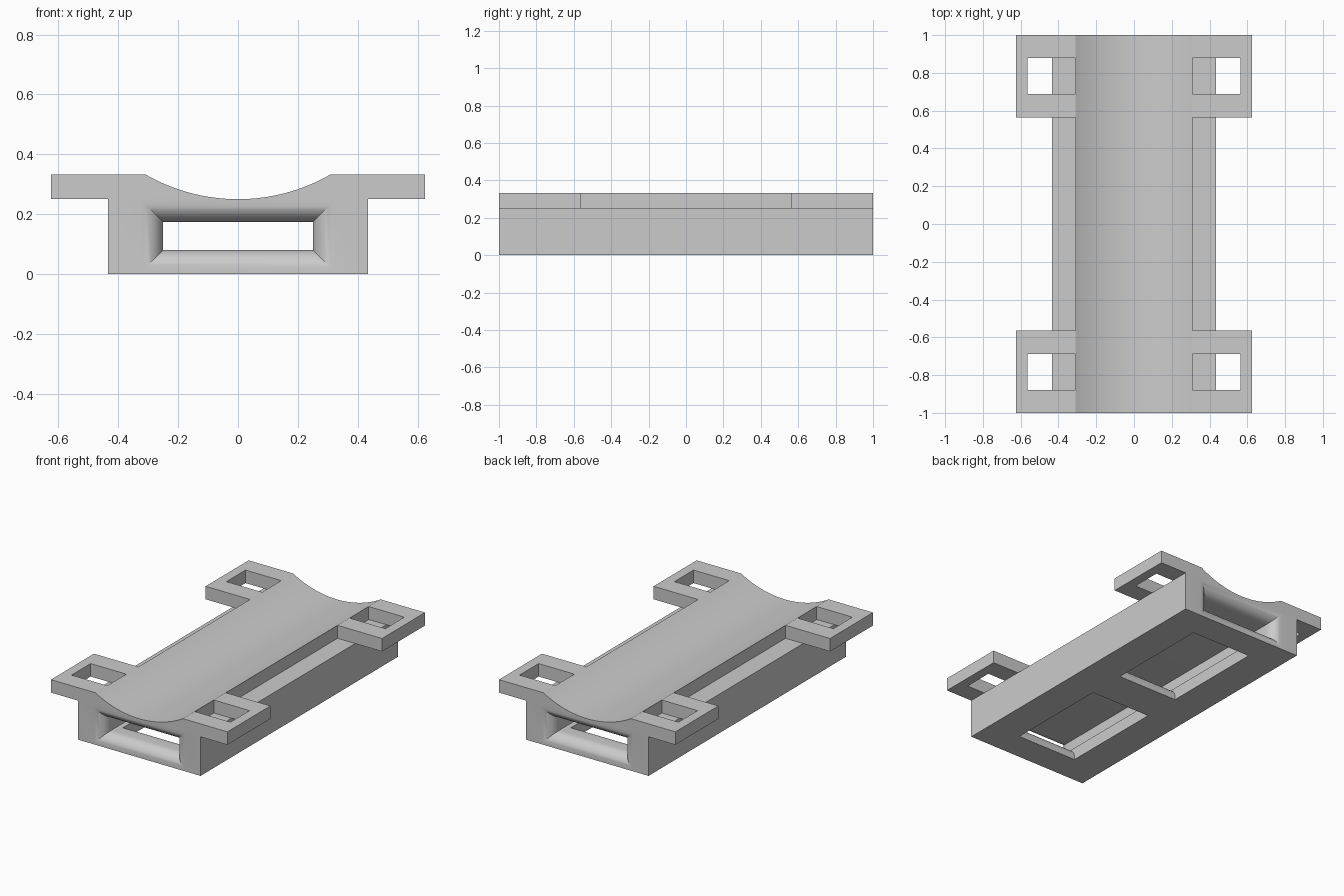
import bpy, bmesh
from math import sin, cos, pi, asin
from mathutils import Vector

cube = bpy.data.objects.get("Cube")
if cube:
    bpy.data.objects.remove(cube, do_unlink=True)

GREY = (0.6, 0.6, 0.6, 1)
mat = bpy.data.materials.new("plain grey")
mat.use_nodes = True
mat.diffuse_color = GREY
mat.node_tree.nodes["Principled BSDF"].inputs["Base Color"].default_value = GREY

# Main sizes
BODY_X, BODY_Z, TOP_Z = 0.435, 0.25, 0.333
GROOVE_X, LUG_X, LUG_Y = 0.31, 0.625, 0.565
TUN_X, TUN_LO, TUN_HI, LIP = 0.25, 0.08, 0.174, 0.073


def finish(name, bm):
    bmesh.ops.recalc_face_normals(bm, faces=bm.faces)
    mesh = bpy.data.meshes.new(name)
    bm.to_mesh(mesh)
    bm.free()
    mesh.materials.append(mat)
    ob = bpy.data.objects.new(name, mesh)
    bpy.context.collection.objects.link(ob)
    return ob


def prism(name, points, offset):
    """Extrude a closed outline along a vector."""
    bm = bmesh.new()
    face = bm.faces.new([bm.verts.new(p) for p in points])
    new = bmesh.ops.extrude_face_region(bm, geom=[face])["geom"]
    verts = [v for v in new if isinstance(v, bmesh.types.BMVert)]
    bmesh.ops.translate(bm, verts=verts, vec=Vector(offset))
    return finish(name, bm)


def loft(name, rings):
    """Skin equal-sized rings of points and cap both ends."""
    bm = bmesh.new()
    rows = [[bm.verts.new(p) for p in ring] for ring in rings]
    n = len(rows[0])
    for a, b in zip(rows, rows[1:]):
        for i in range(n):
            j = (i + 1) % n
            bm.faces.new((a[i], a[j], b[j], b[i]))
    bm.faces.new(rows[0])
    bm.faces.new(rows[-1])
    return finish(name, bm)


def select(ob):
    bpy.ops.object.select_all(action='DESELECT')
    ob.select_set(True)
    bpy.context.view_layer.objects.active = ob


def cut(ob, cutter):
    cutter.hide_render = True
    mod = ob.modifiers.new("cut", 'BOOLEAN')
    mod.operation, mod.solver, mod.object = 'DIFFERENCE', 'EXACT', cutter
    select(ob)
    bpy.ops.object.modifier_apply(modifier=mod.name)
    bpy.data.objects.remove(cutter, do_unlink=True)


# Body with the shallow round cradle along its top
depth = TOP_Z - BODY_Z
radius = (GROOVE_X ** 2 + depth ** 2) / (2 * depth)
sweep = asin(GROOVE_X / radius)
STEPS = 32
arc = [(radius * sin(a), BODY_Z + radius * (1 - cos(a)))
       for a in (sweep * (1 - 2 * i / STEPS) for i in range(STEPS + 1))]
outline = [(-BODY_X, 0), (BODY_X, 0), (BODY_X, BODY_Z), (GROOVE_X, BODY_Z)]
outline += arc + [(-GROOVE_X, BODY_Z), (-BODY_X, BODY_Z)]
body = prism("cradle_body", [(x, -1, z) for x, z in outline], (0, 2, 0))

# Strap tunnel, with rounded lips at both ends
quarter = [i / 10 * pi / 2 for i in range(11)]
lip = [(-1.05, LIP)]
lip += [(-1 + LIP * (1 - cos(a)), LIP * (1 - sin(a))) for a in quarter]
lip += [(-y, o) for y, o in reversed(lip)]
rings = []
for y, o in lip:
    x, lo, hi = TUN_X + o, TUN_LO - o, TUN_HI + o
    rings.append([(-x, y, lo), (x, y, lo), (x, y, hi), (-x, y, hi)])
cut(body, loft("tunnel_cutter", rings))

# Two windows in the floor, rounded where they meet the tunnel
ROUND, WIN_X = 0.06, 0.215
half, mid = 0.343, 0.469
edge = [(half, -0.05)]
edge += [(half + ROUND * (1 - cos(a)), TUN_LO - ROUND * (1 - sin(a)))
         for a in quarter]
edge += [(half + ROUND, TUN_LO + 0.03)]
loop = edge + [(-y, z) for y, z in reversed(edge)]
for side in (-1, 1):
    points = [(-WIN_X, side * mid + y, z) for y, z in loop]
    cut(body, prism("window_cutter", points, (2 * WIN_X, 0, 0)))

select(body)
bpy.ops.object.shade_smooth_by_angle(angle=pi / 6)

# Four slotted corner lugs, each a C shape closed by the body
SLOT_X, SLOT_Y0, SLOT_Y1 = 0.563, 0.687, 0.88
lug = [(GROOVE_X, LUG_Y), (LUG_X, LUG_Y), (LUG_X, 1), (GROOVE_X, 1),
       (GROOVE_X, SLOT_Y1), (SLOT_X, SLOT_Y1),
       (SLOT_X, SLOT_Y0), (GROOVE_X, SLOT_Y0)]
for sx, xname in ((1, "left"), (-1, "right")):
    for sy, yname in ((-1, "front"), (1, "back")):
        prism(f"{yname}_{xname}_lug",
              [(sx * x, sy * y, BODY_Z) for x, y in lug],
              (0, 0, TOP_Z - BODY_Z))
